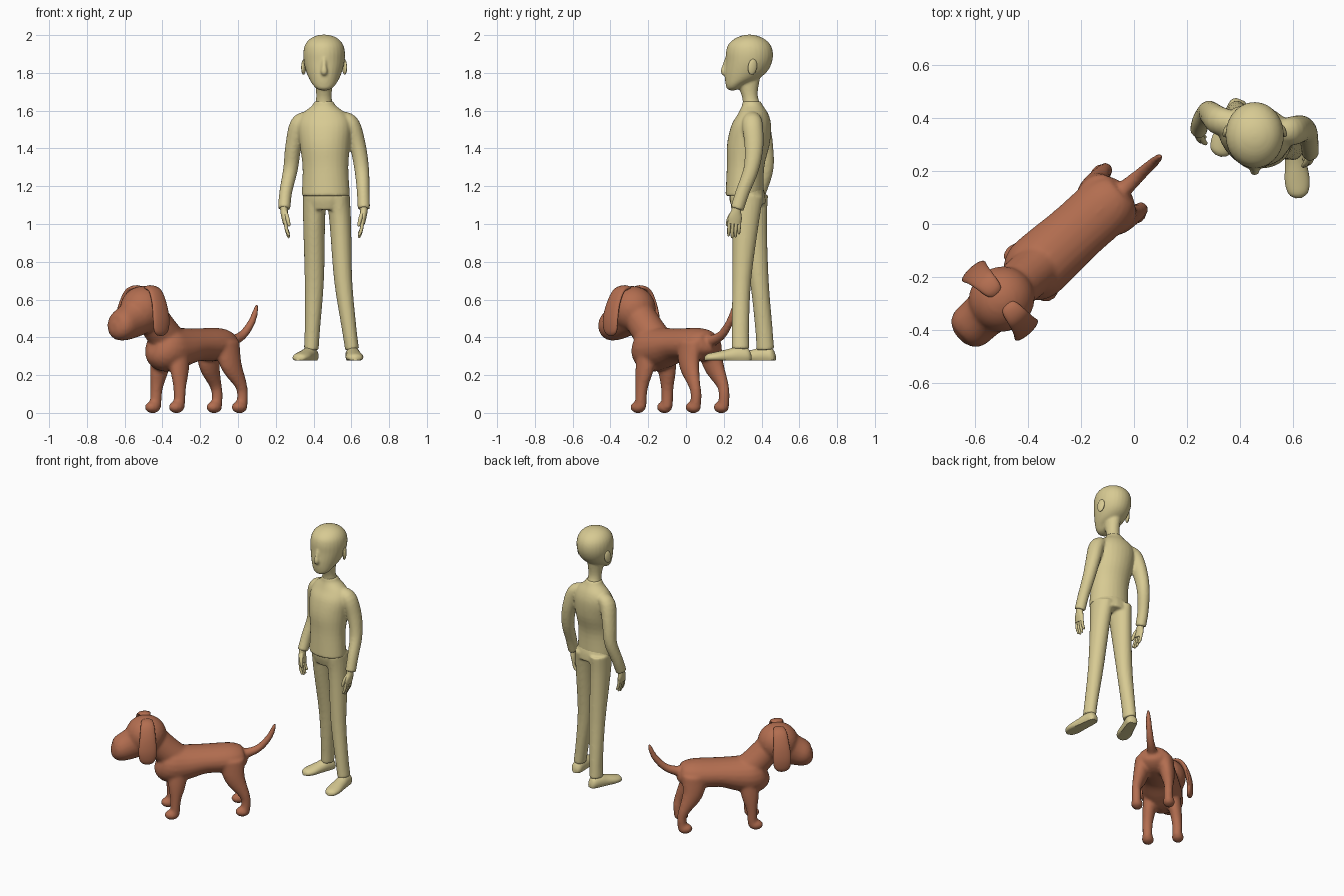
import bpy, bmesh, math
from mathutils import Vector, Matrix

def material(name, col):
    m = bpy.data.materials.new(name)
    m.diffuse_color = (*col, 1)
    return m

TAN = material("pale khaki", (0.68, 0.59, 0.29))
BROWN = material("chestnut brown", (0.45, 0.155, 0.08))
X, Y = Vector((1, 0, 0)), Vector((0, 1, 0))

def tube(bm, pts, side=X, axis=None, seg=20, steps=4):
    """Elliptical loft through (x, y, z, half width along side, other half width)."""
    P = [Vector(p) for p in pts]
    P = [P[0] * 2 - P[1]] + P + [P[-1] * 2 - P[-2]]
    path = []
    for i in range(1, len(P) - 2):
        a, b, c, d = P[i - 1:i + 3]
        for k in range(steps):
            t = k / steps
            path.append((2 * b + (c - a) * t + (2 * a - 5 * b + 4 * c - d) * t ** 2
                         + (3 * b - a - 3 * c + d) * t ** 3) / 2)
    path.append(P[-2])
    rings = []
    for i, p in enumerate(path):
        q, r = path[max(i - 1, 0)], path[min(i + 1, len(path) - 1)]
        t = axis or Vector((r - q)[:3]).normalized()
        s = (side - t * side.dot(t)).normalized()
        n = t.cross(s)
        a, b = max(p[3], 0.003), max(p[4], 0.003)
        o = Vector(p[:3])
        rings.append([bm.verts.new(o + s * a * math.cos(w) + n * b * math.sin(w))
                      for w in (math.tau * j / seg for j in range(seg))])
    for A, B in zip(rings, rings[1:]):
        for j in range(seg):
            k = (j + 1) % seg
            bm.faces.new((A[j], A[k], B[k], B[j]))
    bm.faces.new(rings[0][::-1])
    bm.faces.new(rings[-1])

def ball(bm, loc, size, rot=Matrix()):
    m = Matrix.Translation(loc) @ rot @ Matrix.Diagonal((*size, 1))
    bmesh.ops.create_uvsphere(bm, u_segments=24, v_segments=14, radius=1, matrix=m)

def finish(name, bm, mat, voxel=None, smooth=4, matrix=None):
    if matrix:
        bm.transform(matrix)
    bmesh.ops.recalc_face_normals(bm, faces=bm.faces[:])
    me = bpy.data.meshes.new(name)
    bm.to_mesh(me)
    bm.free()
    for p in me.polygons:
        p.use_smooth = True
    me.set_sharp_from_angle(angle=math.radians(50))
    me.materials.append(mat)
    ob = bpy.data.objects.new(name, me)
    bpy.context.collection.objects.link(ob)
    if voxel:
        r = ob.modifiers.new("fuse", 'REMESH')
        r.mode = 'VOXEL'
        r.voxel_size = voxel
        r.use_smooth_shade = True
        s = ob.modifiers.new("soften", 'SMOOTH')
        s.factor, s.iterations = 0.5, smooth
    return ob

# ---------- dog, built facing +x and then turned ----------
DOG = Matrix.Translation((-0.24, -0.05, 0)) @ Matrix.Rotation(math.radians(222), 4, 'Z')
bm = bmesh.new()
tube(bm, [(-.275, 0, .375, .03, .035), (-.255, 0, .37, .08, .065), (-.18, 0, .362, .112, .088),
          (-.02, 0, .36, .115, .088), (.1, 0, .345, .122, .108), (.19, 0, .34, .122, .122),
          (.25, 0, .35, .095, .1), (.28, 0, .36, .04, .05)], Y)
# neck, skull and muzzle
tube(bm, [(.14, 0, .36, .09, .09), (.22, 0, .43, .09, .09), (.32, 0, .54, .085, .085)], Y)
ball(bm, (.35, 0, .55), (.128, .122, .122))
tube(bm, [(.38, 0, .52, .1, .11), (.45, 0, .485, .088, .095), (.51, 0, .462, .085, .082),
          (.548, 0, .455, .065, .064), (.568, 0, .455, .025, .025)], Y)
# tail
tube(bm, [(-.22, 0, .38, .04, .04), (-.29, 0, .385, .03, .03), (-.36, 0, .415, .024, .024),
          (-.42, 0, .48, .02, .02), (-.452, 0, .55, .014, .014), (-.458, 0, .58, .005, .005)], Y)
for s in (1, -1):
    # front and hind legs with paws
    tube(bm, [(.15, .06 * s, .36, .05, .06), (.165, .08 * s, .23, .042, .055),
              (.175, .092 * s, .13, .032, .034), (.18, .094 * s, .03, .03, .03)], Y)
    ball(bm, (.2, .094 * s, .03), (.045, .037, .032))
    tube(bm, [(-.18, .07 * s, .37, .05, .08), (-.195, .085 * s, .26, .045, .065),
              (-.25, .1 * s, .155, .03, .036), (-.265, .1 * s, .1, .028, .03),
              (-.26, .1 * s, .03, .029, .03)], Y)
    ball(bm, (-.243, .1 * s, .03), (.045, .037, .032))
finish("dog_body", bm, BROWN, 0.01, 4, DOG)

# hanging ears
for s, label in ((1, "left"), (-1, "right")):
    bm = bmesh.new()
    tube(bm, [(.35, .02 * s, .652, .02, .008), (.35, .05 * s, .662, .035, .014),
              (.352, .095 * s, .645, .043, .016), (.355, .13 * s, .58, .05, .017),
              (.358, .148 * s, .5, .057, .018), (.358, .148 * s, .44, .05, .017),
              (.358, .142 * s, .415, .03, .012), (.358, .14 * s, .408, .008, .004)], X)
    finish("dog_ear_" + label, bm, BROWN, matrix=DOG)

# ---------- boy ----------
# head: rows of z, half width, front y, back y
rows = [(1.708, .02, .23, .26), (1.718, .042, .216, .285), (1.74, .062, .21, .32),
        (1.77, .08, .206, .385), (1.81, .096, .206, .432), (1.86, .108, .21, .456),
        (1.91, .11, .212, .46), (1.95, .1, .224, .446), (1.98, .075, .256, .415),
        (1.997, .04, .295, .375), (2.002, .012, .325, .345)]
bm = bmesh.new()
tube(bm, [(.456, (f + b) / 2, z, w, (b - f) / 2) for z, w, f, b in rows],
     axis=Vector((0, 0, 1)), seg=28)
tube(bm, [(.456, .215, 1.88, .01, .008), (.456, .205, 1.84, .012, .012),
          (.456, .2, 1.805, .018, .016), (.456, .212, 1.79, .01, .01)])
tube(bm, [(.455, .35, 1.61, .05, .05), (.455, .338, 1.68, .041, .042), (.455, .325, 1.78, .05, .07)])
finish("head", bm, TAN, 0.007, 3)
bm = bmesh.new()
for s in (1, -1):
    ball(bm, (.456 + .108 * s, .352, 1.832), (.011, .025, .042),
         Matrix.Rotation(.35 * s, 4, 'Z') @ Matrix.Rotation(-.15, 4, 'X'))
finish("ears", bm, TAN)

# shirt with sleeves
ARMS = {
    "left": [(.37, .385, 1.56, .04, .045), (.322, .39, 1.525, .048, .055), (.293, .412, 1.41, .043, .05),
             (.278, .422, 1.29, .039, .041), (.253, .388, 1.17, .034, .037), (.244, .355, 1.08, .033, .036)],
    "right": [(.55, .35, 1.56, .04, .045), (.598, .352, 1.525, .048, .055), (.635, .36, 1.41, .043, .05),
              (.655, .345, 1.29, .039, .041), (.663, .3, 1.17, .034, .037), (.666, .27, 1.08, .033, .036)]}
bm = bmesh.new()
tube(bm, [(.465, .31, 1.148, .129, .1), (.463, .315, 1.3, .122, .098), (.46, .33, 1.42, .134, .112),
          (.458, .345, 1.52, .142, .104), (.456, .355, 1.58, .12, .08), (.455, .352, 1.625, .065, .056),
          (.455, .347, 1.65, .05, .048)], Vector((1, -.2, 0)), Vector((0, 0, 1)), 28)
for pts in ARMS.values():
    tube(bm, pts)
finish("shirt", bm, TAN, 0.008, 5)

# hands: palm, four fingers and thumb, palms facing the thighs
for label, s in (("left", 1), ("right", -1)):
    wx, wy, wz = ARMS[label][-1][:3]
    bm = bmesh.new()
    tube(bm, [(wx, wy, wz + .03, .024, .022), (wx, wy - .004, wz - .01, .026, .02),
              (wx + .003 * s, wy - .01, wz - .045, .036, .017),
              (wx + .008 * s, wy - .014, wz - .078, .034, .014)], Y)
    for i in range(4):
        y = wy - .04 + .018 * i
        length = (.06, .07, .066, .05)[i]
        tube(bm, [(wx + .006 * s, y, wz - .065, .009, .009), (wx + .013 * s, y - .003, wz - .085 - length * .4, .009, .009),
                  (wx + .024 * s, y - .004, wz - .078 - length, .007, .007),
                  (wx + .027 * s, y - .004, wz - .084 - length, .002, .002)], Y, seg=10)
    tube(bm, [(wx + .005 * s, wy - .018, wz - .015, .013, .012), (wx + .018 * s, wy - .042, wz - .05, .011, .011),
              (wx + .026 * s, wy - .05, wz - .085, .008, .008), (wx + .027 * s, wy - .05, wz - .092, .002, .002)], Y, seg=10)
    finish("hand_" + label, bm, TAN)

# trousers
bm = bmesh.new()
tube(bm, [(.466, .315, 1.18, .12, .09), (.466, .325, 1.14, .124, .094), (.467, .335, 1.09, .11, .09)],
     Vector((1, -.2, 0)))
tube(bm, [(.405, .345, 1.15, .062, .09), (.403, .355, 1.0, .058, .074), (.404, .388, .7, .051, .05),
          (.394, .412, .45, .041, .046), (.388, .42, .335, .039, .047)])
tube(bm, [(.53, .32, 1.15, .062, .09), (.542, .315, 1.0, .057, .07), (.557, .295, .7, .048, .05),
          (.588, .288, .45, .039, .046), (.604, .288, .335, .037, .047)])
finish("trousers", bm, TAN, 0.008, 4)

# shoes with flat soles
for label, heel, toe in (("left", (.402, .47), (.317, .258)), ("right", (.602, .345), (.622, .098))):
    h, t = Vector((*heel, 0)), Vector((*toe, 0))
    d = (t - h).normalized()
    bm = bmesh.new()
    pts = []
    for k, a, b in ((0, .018, .02), (.08, .034, .04), (.3, .039, .045), (.5, .042, .037),
                    (.75, .047, .028), (.93, .036, .021), (1, .012, .012)):
        p = h.lerp(t, k)
        pts.append((p.x, p.y, .28 + b * .55, a, b))
    tube(bm, pts, Vector((-d.y, d.x, 0)), d)
    for v in bm.verts:
        v.co.z = max(v.co.z, .278)
    finish("shoe_" + label, bm, TAN)
